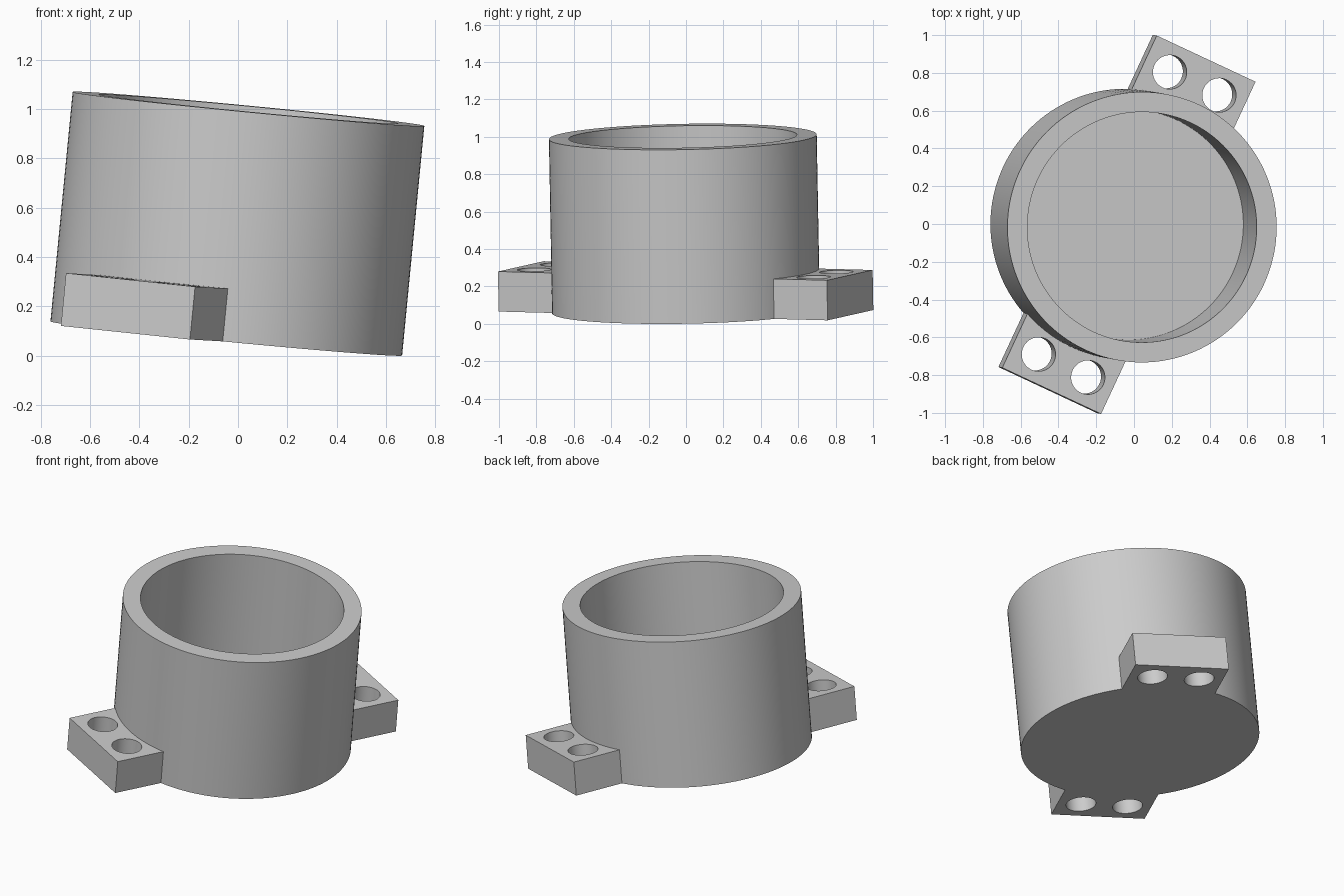
import bpy, bmesh, math
from mathutils import Vector, Matrix

cube = bpy.data.objects.get("Cube")
if cube:
    bpy.data.objects.remove(cube, do_unlink=True)

# Overall sizes, in the cup's own upright frame
OUTER, INNER, HEIGHT, FLOOR = 0.716, 0.61, 0.935, 0.2
LUG_REACH, LUG_HALF, LUG_THICK = 0.97, 0.29, 0.215
HOLE_R, HOLE_DIST, HOLE_HALF = 0.09, 0.824, 0.145
SEGMENTS = 128

# The whole part leans along this axis
base = Vector((-0.0475, 0.0, 0.07))
axis = Vector((0.09, -0.017, 0.93))
lean = Matrix.Translation(base) @ Vector((0, 0, 1)).rotation_difference(axis).to_matrix().to_4x4()

grey = bpy.data.materials.new("plain grey")
grey.use_nodes = True
colour = (0.6, 0.6, 0.6, 1)
grey.diffuse_color = colour
grey.node_tree.nodes["Principled BSDF"].inputs["Base Color"].default_value = colour


def finish(obj, matrix):
    """Clean the mesh, place it, colour it and shade it."""
    bm = bmesh.new()
    bm.from_mesh(obj.data)
    bmesh.ops.remove_doubles(bm, verts=bm.verts, dist=0.0005)
    bmesh.ops.recalc_face_normals(bm, faces=bm.faces)
    bm.to_mesh(obj.data)
    bm.free()
    obj.matrix_world = matrix
    obj.data.materials.clear()
    obj.data.materials.append(grey)
    bpy.ops.object.select_all(action="DESELECT")
    obj.select_set(True)
    bpy.context.view_layer.objects.active = obj
    bpy.ops.object.shade_smooth_by_angle(angle=math.radians(30))


# Cup: a profile of floor and wall spun around its axis
def make_cup():
    profile = [(0, 0), (OUTER, 0), (OUTER, HEIGHT), (INNER, HEIGHT), (INNER, FLOOR), (0, FLOOR)]
    bm = bmesh.new()
    verts = [bm.verts.new((r, 0, z)) for r, z in profile]
    edges = [bm.edges.new(pair) for pair in zip(verts, verts[1:])]
    bmesh.ops.spin(bm, geom=verts + edges, cent=(0, 0, 0), axis=(0, 0, 1),
                   angle=math.tau, steps=SEGMENTS, use_merge=True)
    mesh = bpy.data.meshes.new("cup")
    bm.to_mesh(mesh)
    bm.free()
    cup = bpy.data.objects.new("cup", mesh)
    bpy.context.collection.objects.link(cup)
    finish(cup, lean)


# Mounting lug: an outline that hugs the cup, with two round holes, extruded
def make_lug(name, angle):
    curve = bpy.data.curves.new(name, "CURVE")
    curve.dimensions = "2D"
    curve.fill_mode = "BOTH"
    curve.extrude = LUG_THICK / 2

    def loop(points):
        spline = curve.splines.new("POLY")
        spline.points.add(len(points) - 1)
        for p, (x, y) in zip(spline.points, points):
            p.co = (x, y, 0, 1)
        spline.use_cyclic_u = True

    hug = OUTER - 0.004
    half_arc = math.asin(LUG_HALF / hug)
    turns = [half_arc * (1 - i / 8) for i in range(17)]
    loop([(LUG_REACH, -LUG_HALF), (LUG_REACH, LUG_HALF)]
         + [(hug * math.cos(a), hug * math.sin(a)) for a in turns])
    for side in (-1, 1):
        loop([(HOLE_DIST + HOLE_R * math.cos(a), side * HOLE_HALF + HOLE_R * math.sin(a))
              for a in (math.tau * i / 48 for i in range(48))])

    lug = bpy.data.objects.new(name, curve)
    bpy.context.collection.objects.link(lug)
    bpy.ops.object.select_all(action="DESELECT")
    lug.select_set(True)
    bpy.context.view_layer.objects.active = lug
    bpy.ops.object.convert(target="MESH")
    lug = bpy.context.view_layer.objects.active
    finish(lug, lean @ Matrix.Rotation(angle, 4, "Z") @ Matrix.Translation((0, 0, LUG_THICK / 2)))


make_cup()
make_lug("back_lug", math.radians(65))
make_lug("front_lug", math.radians(245))
